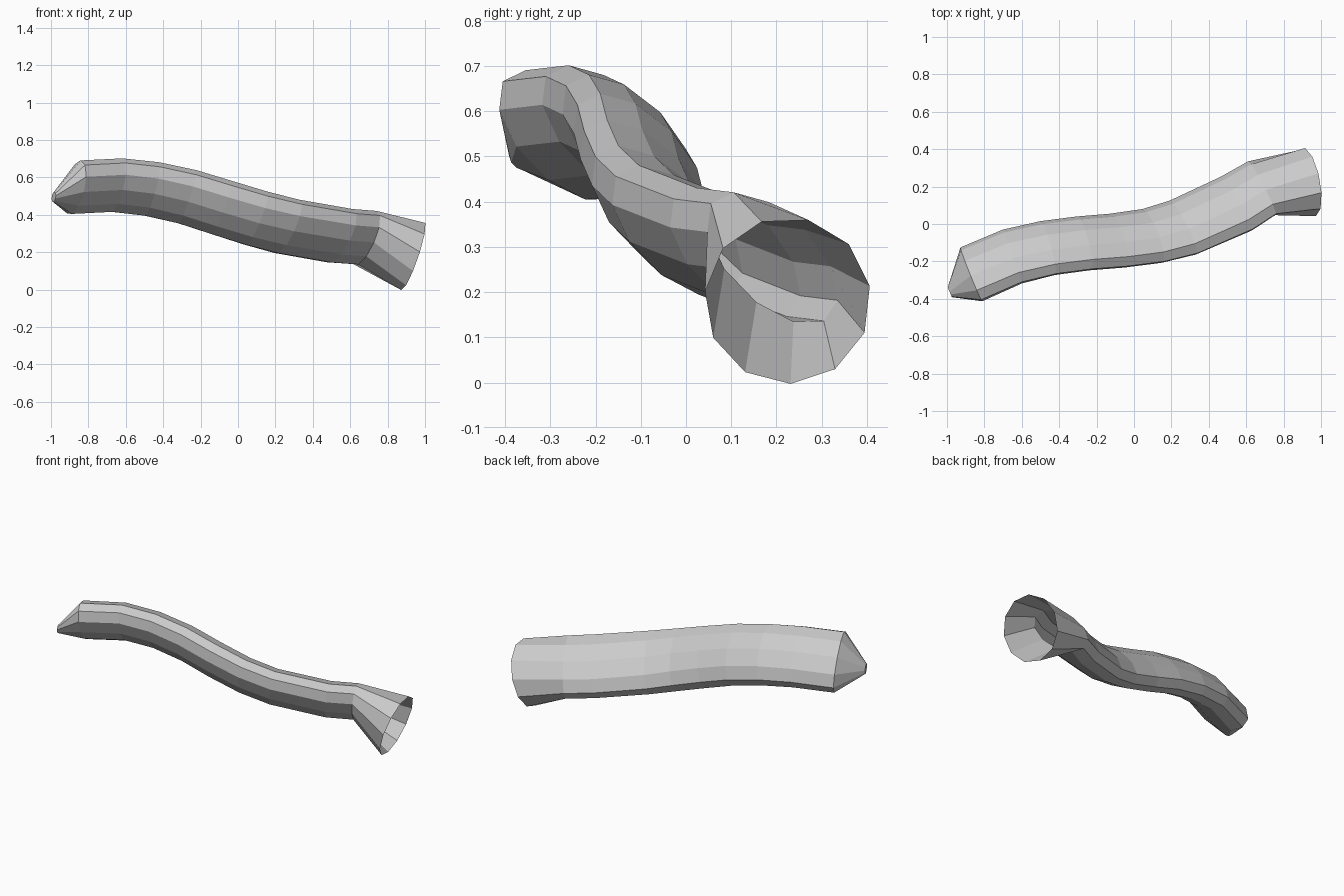
import bpy, bmesh
from math import cos, sin, radians, sqrt

if "Cube" in bpy.data.objects:
    bpy.data.objects.remove(bpy.data.objects["Cube"])

SIDES = 11
R = sqrt(0.5)

# Ring centres along the bent tube
path = [(-0.87, -0.27, 0.545), (-0.65, -0.175, 0.556), (-0.46, -0.13, 0.535),
        (-0.27, -0.105, 0.493), (-0.085, -0.09, 0.435), (0.10, -0.065, 0.378),
        (0.265, -0.02, 0.335), (0.55, 0.108, 0.285), (0.685, 0.19, 0.275)]

bm = bmesh.new()


def ring(c, a, b, p, q):
    """Ellipse leaning 45 degrees in the yz plane, slanted in x by slopes p and q."""
    verts = []
    for i in range(SIDES):
        t = radians(-6) + radians(360) * i / SIDES
        u, v = a * cos(t), b * sin(t)
        dy, dz = R * (v - u), R * (v + u)
        verts.append(bm.verts.new((c[0] + p * dy + q * dz, c[1] + dy, c[2] + dz)))
    return verts


# Small blunt tip
rings = [ring((-0.985, -0.365, 0.495), 0.03, 0.022, -0.43, 0.0)]

# Flattened tube body, each ring square to the path
for i, c in enumerate(path):
    lo, hi = path[max(i - 1, 0)], path[min(i + 1, len(path) - 1)]
    t = [h - l for h, l in zip(hi, lo)]
    p, q = -t[1] / t[0], -t[2] / t[0]
    if i == len(path) - 1:
        p, q = -0.43, 0.14
    rings.append(ring(c, 0.182, 0.096, p, q))

# Round open flare
rings.append(ring((0.935, 0.225, 0.181), 0.184, 0.184, -0.17, 0.33))

for r0, r1 in zip(rings, rings[1:]):
    for i in range(SIDES):
        j = (i + 1) % SIDES
        bm.faces.new((r0[i], r0[j], r1[j], r1[i]))
bm.faces.new(rings[0])
bmesh.ops.recalc_face_normals(bm, faces=bm.faces)

mesh = bpy.data.meshes.new("bent_tube")
bm.to_mesh(mesh)
bm.free()
bpy.context.collection.objects.link(bpy.data.objects.new("bent_tube", mesh))
